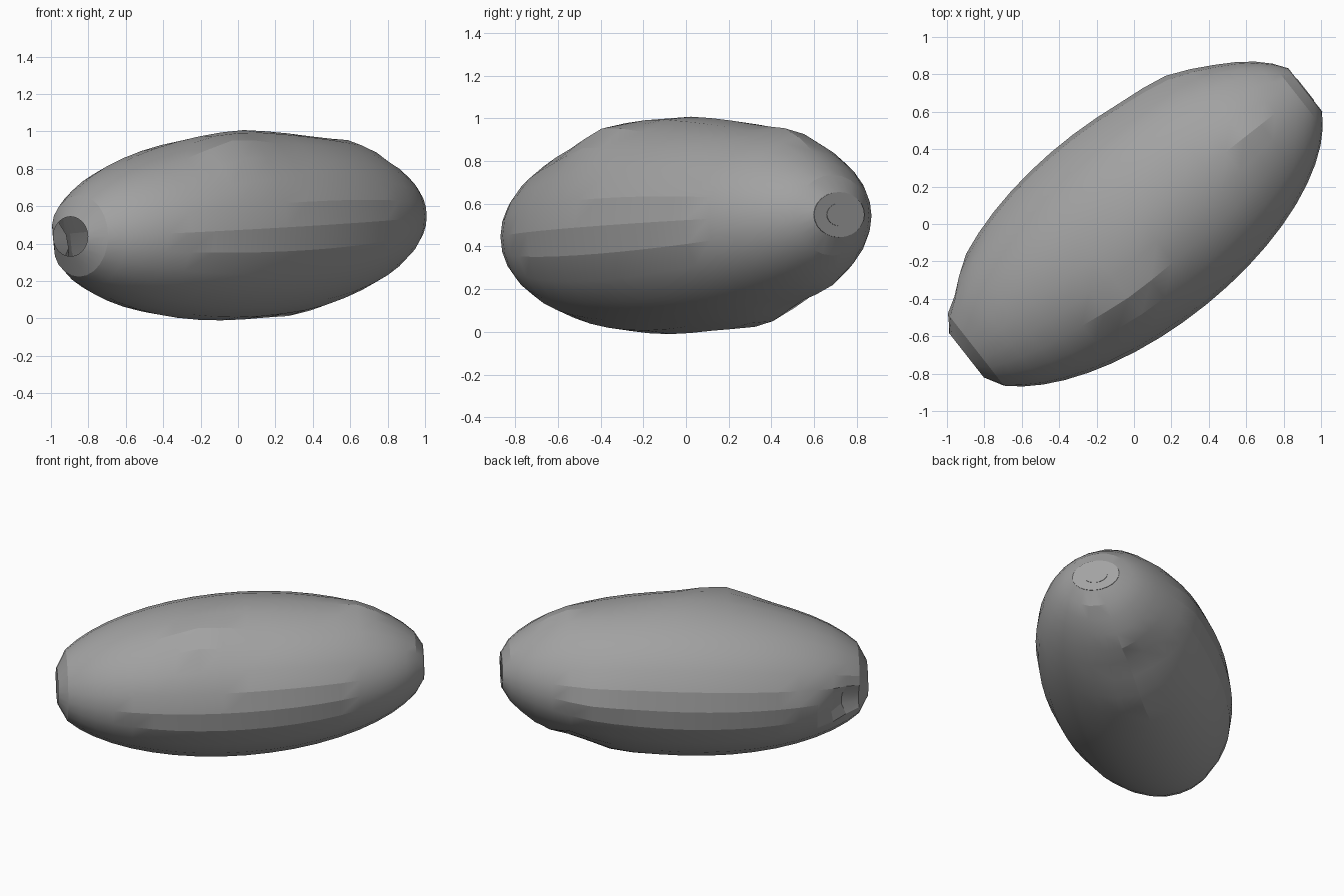
import bpy, math
from mathutils import Matrix, Vector

cube = bpy.data.objects.get("Cube")
if cube:
    bpy.data.objects.remove(cube)

grey = bpy.data.materials.new("mid grey")
grey.use_nodes = True
grey.diffuse_color = (0.36, 0.36, 0.36, 1)
grey.node_tree.nodes["Principled BSDF"].inputs["Base Color"].default_value = grey.diffuse_color

# Long axis runs from the open front end to the back end, rising slightly
LENGTH, WIDTH, HEIGHT, SIDES, RINGS = 1.2, 0.578, 0.5, 24, 20
FRONT_END, BACK_END = -1.138, 1.16
CAP_WIDTH, CAP_HEIGHT = 0.15, 0.106
turn = Matrix.Rotation(math.radians(38.1), 4, 'Z')


def place(p):
    q = turn @ Vector(p)
    q.z += 0.493 + 0.048 * p[0]
    return q


def make_object(name, verts, faces):
    mesh = bpy.data.meshes.new(name)
    mesh.from_pydata([place(v) for v in verts], [], faces)
    mesh.materials.append(grey)
    obj = bpy.data.objects.new(name, mesh)
    bpy.context.collection.objects.link(obj)
    bpy.ops.object.select_all(action='DESELECT')
    obj.select_set(True)
    bpy.context.view_layer.objects.active = obj
    bpy.ops.object.shade_smooth_by_angle(angle=math.radians(16))


# Bumps and dents: centre on the unrotated body, reach, offset
lumps = [
    ((0.78, 0.0, 0.38), 0.22, (0, 0, 0.035)),
    ((-0.25, -0.3, 0.41), 0.28, (0, -0.01, 0.05)),
    ((0.02, -0.08, 0.49), 0.25, (0, 0, 0.015)),
    ((0.62, 0.5, 0.0), 0.25, (0, 0.025, 0)),
    ((0.42, 0.1, -0.47), 0.24, (0, 0, -0.03)),
    ((0.72, 0.25, -0.34), 0.15, (0, -0.01, 0.025)),
    ((0.9, 0.12, -0.31), 0.18, (0, 0, -0.025)),
    ((-0.98, 0.31, -0.04), 0.13, (0.05, -0.08, 0)),
]


def shape(p):
    p = Vector(p)
    out = p.copy()
    for centre, reach, offset in lumps:
        out += Vector(offset) * math.exp(-2 * ((p - Vector(centre)).length / reach) ** 2)
    return out


def ring(s, width, height):
    return [(s, width * math.cos(a), height * math.sin(a))
            for a in (2 * math.pi * j / SIDES for j in range(SIDES))]


# Hollow body, open at the front end, closed with a flat cap at the back
verts, faces = [], []
first, last = math.asin(FRONT_END / LENGTH), math.asin(BACK_END / LENGTH)
for i in range(RINGS + 1):
    t = math.sin(first + (last - first) * i / RINGS)
    r = math.sqrt(1 - t * t)
    size = (CAP_WIDTH, CAP_HEIGHT) if i in (0, RINGS) else (WIDTH * r, HEIGHT * r)
    verts += [shape(p) for p in ring(LENGTH * t, *size)]
for i in range(RINGS):
    for j in range(SIDES):
        k = (j + 1) % SIDES
        a, b = i * SIDES, (i + 1) * SIDES
        faces.append((b + j, b + k, a + k, a + j))
faces.append(tuple(range(RINGS * SIDES, (RINGS + 1) * SIDES)))
make_object("body", verts, faces)

# Two thin stacked discs on the back end
for name, size, lift in (("end_disc", 1.0, 0.003), ("end_disc_centre", 0.5, 0.006)):
    front = ring(BACK_END + lift, CAP_WIDTH * size, CAP_HEIGHT * size)
    back = ring(BACK_END + lift - 0.003, CAP_WIDTH * size, CAP_HEIGHT * size)
    sides = [(j, SIDES + j, SIDES + (j + 1) % SIDES, (j + 1) % SIDES) for j in range(SIDES)]
    make_object(name, front + back, [tuple(range(SIDES))] + sides)
